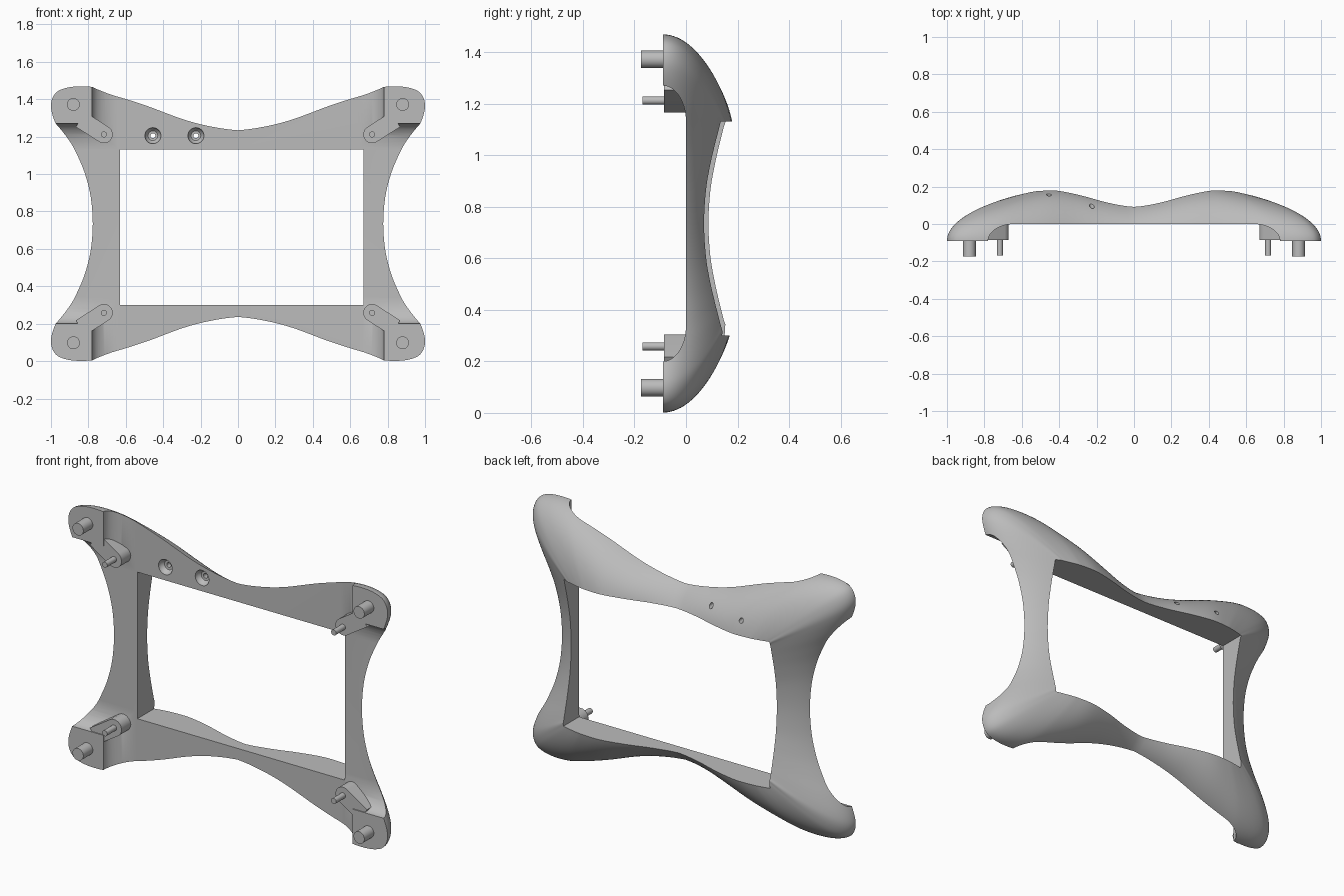
import bpy, bmesh, math
from mathutils import Vector

MID = 0.735      # height of the symmetry centre
BASE = -0.09     # front plane of the corner pads

cube = bpy.data.objects.get("Cube")
if cube:
    bpy.data.objects.remove(cube, do_unlink=True)

grey = bpy.data.materials.new("plain_grey")
grey.use_nodes = True
grey.diffuse_color = (0.5, 0.5, 0.5, 1)
grey.node_tree.nodes["Principled BSDF"].inputs["Base Color"].default_value = grey.diffuse_color


def finish(name, bm):
    bmesh.ops.recalc_face_normals(bm, faces=bm.faces)
    mesh = bpy.data.meshes.new(name)
    bm.to_mesh(mesh)
    bm.free()
    mesh.materials.append(grey)
    ob = bpy.data.objects.new(name, mesh)
    bpy.context.collection.objects.link(ob)
    return ob


def prism(name, points, direction):
    """Extrude a closed flat outline along a direction."""
    bm = bmesh.new()
    face = bm.faces.new([bm.verts.new(p) for p in points])
    new = bmesh.ops.extrude_face_region(bm, geom=[face])["geom"]
    bmesh.ops.translate(bm, vec=direction,
                        verts=[v for v in new if isinstance(v, bmesh.types.BMVert)])
    return finish(name, bm)


def lathe(name, x, z, profile, sides=32):
    """Stack of (radius, y) rings around an axis along y."""
    bm = bmesh.new()
    rings = [[bm.verts.new((x + r * math.cos(math.tau * i / sides), y,
                            z + r * math.sin(math.tau * i / sides)))
              for i in range(sides)] for r, y in profile]
    for a, b in zip(rings, rings[1:]):
        for i in range(sides):
            j = (i + 1) % sides
            bm.faces.new((a[i], a[j], b[j], b[i]))
    bm.faces.new(rings[0])
    bm.faces.new(rings[-1])
    return finish(name, bm)


def smooth(ob):
    bpy.ops.object.select_all(action="DESELECT")
    ob.select_set(True)
    bpy.context.view_layer.objects.active = ob
    bpy.ops.object.shade_smooth_by_angle(angle=math.radians(30))


# One quarter of the shell: outer x, z, inner rim x, z, rim height
quarter = [
    (.82, 0, .6, 0, .098), (.83, .15, .6, .12, .105), (.86, .28, .6, .21, .12),
    (.905, .39, .6, .28, .135), (.955, .49, .6, .33, .147), (.99, .575, .6, .36, .155),
    (1, .635, .6, .37, .16), (.985, .685, .59, .37, .162), (.95, .715, .58, .37, .165),
    (.88, .732, .56, .37, .17), (.78, .731, .53, .37, .177), (.68, .71, .49, .37, .182),
    (.5, .65, .4, .37, .182), (.3, .575, .27, .37, .155), (.15, .54, .14, .37, .122),
    (0, .528, 0, .37, .105)]


def flip(rows, sx, sz):
    return [(a * sx, b * sz, c * sx, d * sz, h) for a, b, c, d, h in rows]


loop = (quarter + flip(quarter[-2::-1], -1, 1)
        + flip(quarter[1:], -1, -1) + flip(quarter[-2:0:-1], 1, -1))


def spline(rows, steps):
    """Closed Catmull-Rom curve through the rows."""
    out, n = [], len(rows)
    for i in range(n):
        p, q, r, s = (rows[(i + k) % n] for k in (-1, 0, 1, 2))
        for k in range(steps):
            t = k / steps
            out.append([b + t / 2 * (c - a + t * (2 * a - 5 * b + 4 * c - d
                        + t * (3 * (b - c) + d - a))) for a, b, c, d in zip(p, q, r, s)])
    return out


# Domed shell, closed as a ring around the opening
bm = bmesh.new()
ROWS = 22
sections = []
for ox, oz, ix, iz, h in spline(loop, 5):
    bulge = 0.2 + 0.6 * math.sin(math.pi * min(1, abs(ix) / 0.6))
    ring = []
    for k in range(ROWS + 1):
        v = (k / ROWS) ** 2
        rise = math.sqrt(max(0, (1 + bulge) * v - bulge * v * v))
        ring.append(bm.verts.new((ox + (ix - ox) * v, BASE + (h - BASE) * rise,
                                  MID + oz + (iz - oz) * v)))
    ring.append(bm.verts.new((ix, BASE, MID + iz)))
    sections.append(ring)
for a, b in zip(sections, sections[1:] + sections[:1]):
    for k in range(len(a)):
        j = (k + 1) % len(a)
        bm.faces.new((a[k], a[j], b[j], b[k]))
frame = finish("frame", bm)


# Relief behind the pads: slots with quarter-round sides
def slot_profile(half, fillet=0.14, steps=14):
    side = [(half, -0.5)]
    for i in range(steps + 1):
        a = math.pi / 2 * i / steps
        side.append((half - fillet + fillet * math.cos(a), BASE - BASE * math.sin(a)))
    return side + [(-u, y) for u, y in reversed(side)]


cutters = [
    prism("upright_slot_cutter", [(u, y, -1) for u, y in slot_profile(0.78)], (0, 0, 4)),
    prism("cross_slot_cutter", [(-2, y, MID + u) for u, y in slot_profile(0.535)], (4, 0, 0)),
    prism("window_cutter", [(-.63, -1, .3), (.67, -1, .3), (.67, -1, 1.13), (-.63, -1, 1.13)],
          (0, 2, 0))]

# Two recessed screw holes in the top bar
for x in (-0.455, -0.225):
    cutters.append(lathe("screw_hole_cutter", x, 1.205,
                         [(.043, -.05), (.043, .004), (.038, .018), (.026, .03),
                          (.013, .031), (.013, .4)]))

bpy.context.view_layer.objects.active = frame
for cutter in cutters:
    cutter.hide_render = True
    mod = frame.modifiers.new("cut", "BOOLEAN")
    mod.operation = "DIFFERENCE"
    mod.solver = "EXACT"
    mod.object = cutter
    bpy.ops.object.modifier_apply(modifier=mod.name)
for cutter in cutters:
    bpy.data.objects.remove(cutter, do_unlink=True)
smooth(frame)

# Pegs and peg tabs at each corner
for sx, side in ((1, "left"), (-1, "right")):
    for sz, level in ((1, "upper"), (-1, "lower")):
        tag = f"{level}_{side}"
        x, z = 0.717 * sx, MID + 0.477 * sz
        smooth(lathe(f"{tag}_large_peg", 0.88 * sx, MID + 0.637 * sz,
                     [(.034, -.175), (.034, -.05)]))
        smooth(lathe(f"{tag}_small_peg", x, z, [(.016, -.168), (.016, -.05)]))
        # Tab: rounded tip reaching back into the pad
        reach = Vector((0.125, 0.08))
        heading = math.atan2(reach.y, reach.x)
        tip = []
        for i in range(17):
            a = heading + math.pi / 2 + math.pi * i / 16
            tip.append(Vector((0.047 * math.cos(a), 0.047 * math.sin(a))))
        outline = tip + [tip[-1] + reach, tip[0] + reach]
        smooth(prism(f"{tag}_peg_tab",
                     [(x + p.x * sx, -0.085, z + p.y * sz) for p in outline], (0, 0.1, 0)))
